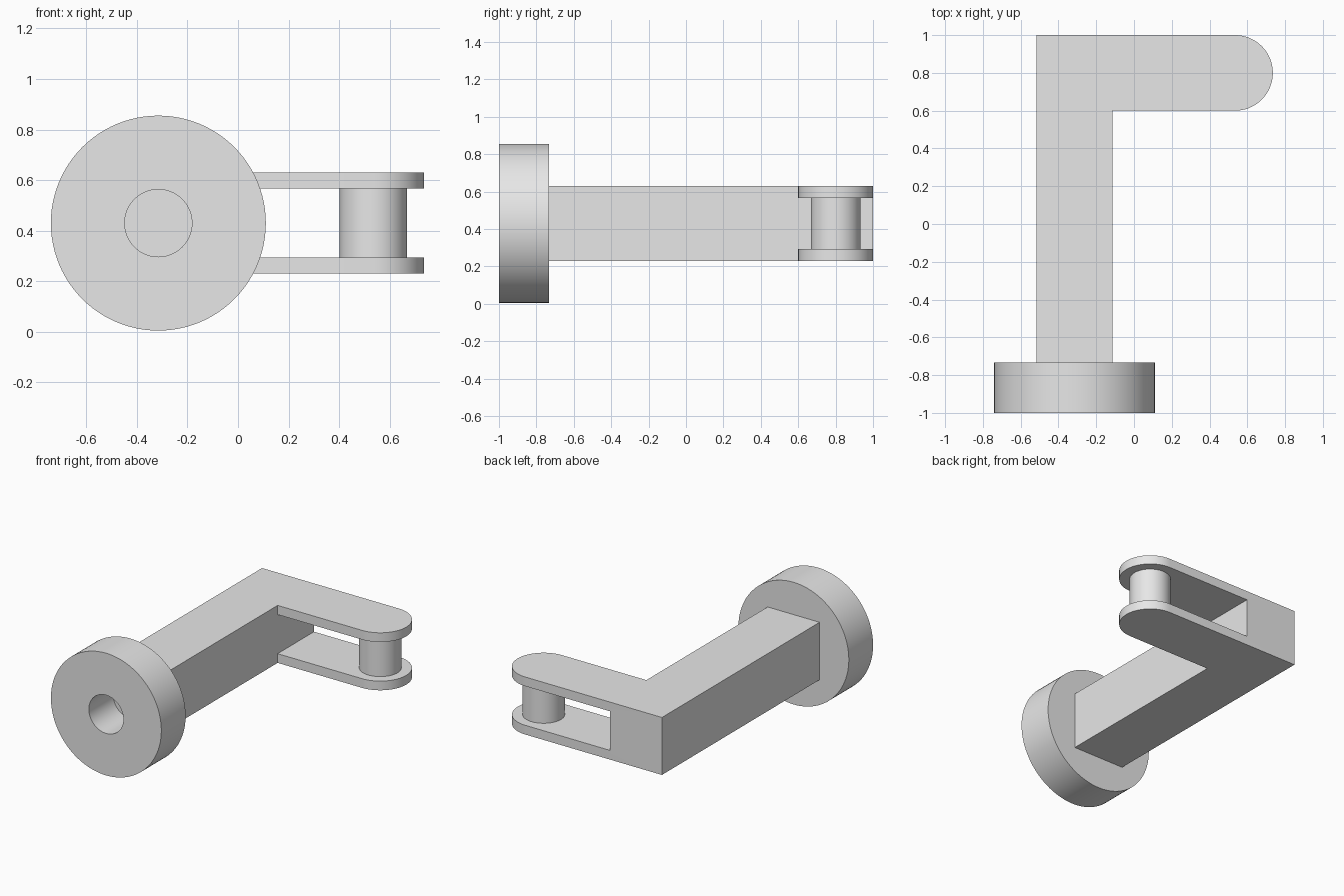
import bpy
import bmesh
from math import cos, sin, pi, radians
from mathutils import Matrix

if "Cube" in bpy.data.objects:
    bpy.data.objects.remove(bpy.data.objects["Cube"], do_unlink=True)

GREY = (0.8, 0.8, 0.8, 1)
grey = bpy.data.materials.new("plain grey")
grey.use_nodes = True
grey.diffuse_color = GREY
grey.node_tree.nodes["Principled BSDF"].inputs["Base Color"].default_value = GREY

# Shared dimensions
AXIS_X, AXIS_Z = -0.315, 0.43      # hub and shank centre line
HALF = 0.2                         # half width of the shank and fork
HUB_R, BORE_R = 0.425, 0.133
HUB_BACK = -0.733
PIN_X, PIN_Y = 0.535, 0.8
SLOT_HALF = 0.136
SEG = 96


def finish(name, bm):
    """Turn a bmesh into a grey object with smooth curves and sharp edges."""
    bmesh.ops.recalc_face_normals(bm, faces=bm.faces)
    mesh = bpy.data.meshes.new(name)
    bm.to_mesh(mesh)
    bm.free()
    mesh.materials.append(grey)
    obj = bpy.data.objects.new(name, mesh)
    bpy.context.collection.objects.link(obj)
    return obj


def smooth(obj):
    bpy.ops.object.select_all(action="DESELECT")
    obj.select_set(True)
    bpy.context.view_layer.objects.active = obj
    bpy.ops.object.shade_smooth_by_angle(angle=radians(30))


def prism(name, outline, z0, z1):
    """Extrude a flat outline upwards."""
    bm = bmesh.new()
    face = bm.faces.new([bm.verts.new((x, y, z0)) for x, y in outline])
    top = bmesh.ops.extrude_face_region(bm, geom=[face])["geom"]
    verts = [v for v in top if isinstance(v, bmesh.types.BMVert)]
    bmesh.ops.translate(bm, verts=verts, vec=(0, 0, z1 - z0))
    return finish(name, bm)


# Hub: a square section spun around the shank axis, leaving a bore
bm = bmesh.new()
section = [(BORE_R, -1), (HUB_R, -1), (HUB_R, HUB_BACK), (BORE_R, HUB_BACK)]
verts = [bm.verts.new((AXIS_X + r, y, AXIS_Z)) for r, y in section]
edges = [bm.edges.new((verts[i], verts[(i + 1) % 4])) for i in range(4)]
bmesh.ops.spin(bm, geom=verts + edges, cent=(AXIS_X, 0, AXIS_Z), axis=(0, 1, 0),
               angle=2 * pi, steps=SEG, use_merge=True)
bmesh.ops.remove_doubles(bm, verts=bm.verts, dist=0.0001)
smooth(finish("hub", bm))

# Elbow arm: L-shaped outline with a round tip
left, right = AXIS_X - HALF, AXIS_X + HALF
steps = SEG // 2
tip = [(PIN_X + HALF * cos(a), PIN_Y + HALF * sin(a))
       for a in (-pi / 2 + pi * i / steps for i in range(steps + 1))]
outline = [(left, HUB_BACK), (right, HUB_BACK), (right, PIN_Y - HALF)]
outline += tip + [(left, PIN_Y + HALF)]
arm = prism("elbow_arm", outline, AXIS_Z - HALF, AXIS_Z + HALF)

# Slot that splits the arm into a two-pronged fork
slot = prism("slot_cutter", [(right, 0.5), (1, 0.5), (1, 1.1), (right, 1.1)],
             AXIS_Z - SLOT_HALF, AXIS_Z + SLOT_HALF)
slot.hide_render = True
cut = arm.modifiers.new("fork_slot", "BOOLEAN")
cut.operation = "DIFFERENCE"
cut.solver = "EXACT"
cut.object = slot
bpy.ops.object.select_all(action="DESELECT")
arm.select_set(True)
bpy.context.view_layer.objects.active = arm
bpy.ops.object.modifier_apply(modifier=cut.name)
bpy.data.objects.remove(slot, do_unlink=True)
smooth(arm)

# Pin between the prongs
bm = bmesh.new()
bmesh.ops.create_cone(bm, segments=SEG, radius1=BORE_R, radius2=BORE_R,
                      depth=2 * SLOT_HALF, cap_ends=True,
                      matrix=Matrix.Translation((PIN_X, PIN_Y, AXIS_Z)))
smooth(finish("fork_pin", bm))
